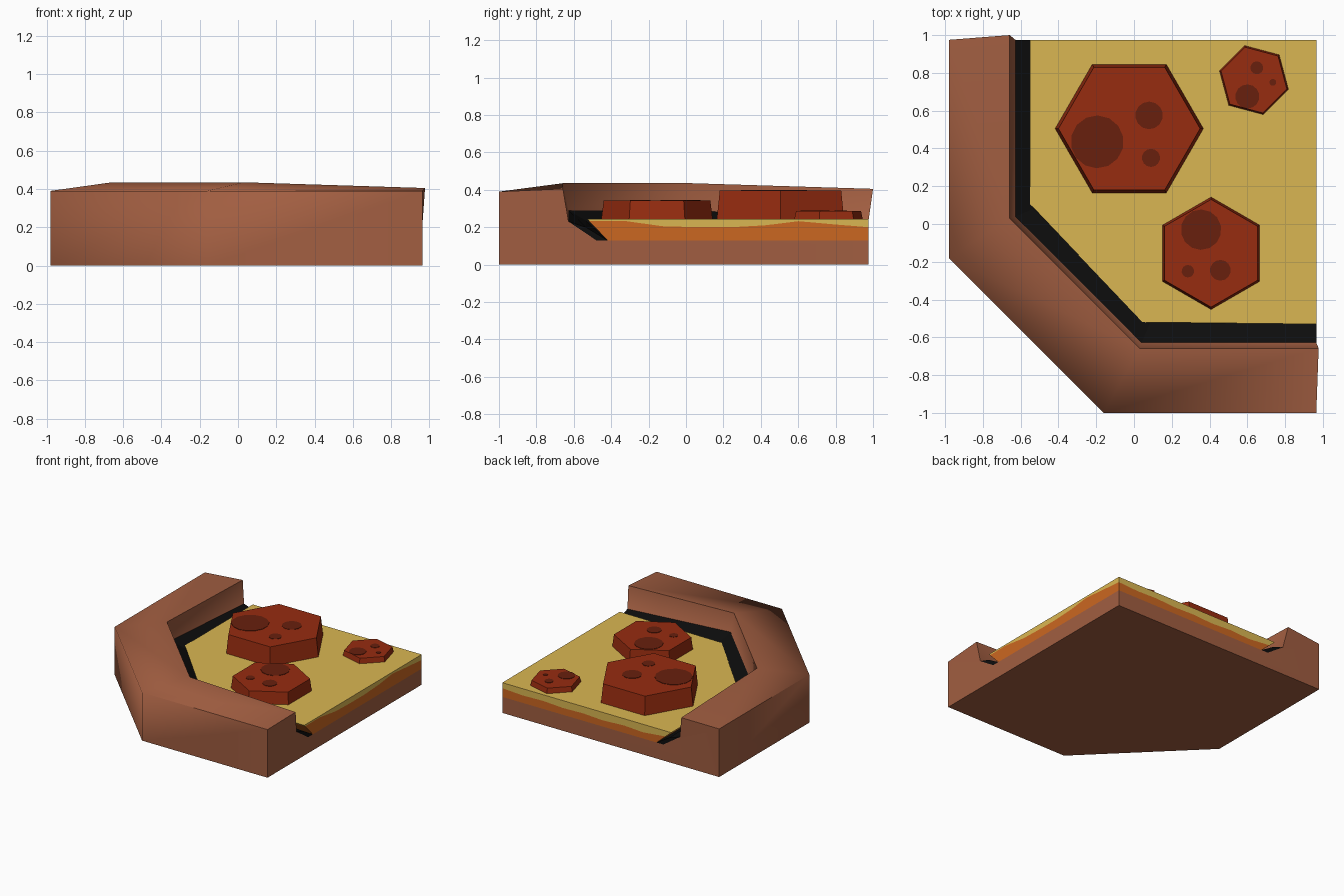
import bpy, bmesh, math

if "Cube" in bpy.data.objects:
    bpy.data.objects.remove(bpy.data.objects["Cube"])

def mat(name, rgb):
    m = bpy.data.materials.new(name)
    m.diffuse_color = (*rgb, 1)
    m.use_nodes = True
    m.node_tree.nodes["Principled BSDF"].inputs["Base Color"].default_value = m.diffuse_color
    return m

CRUST = mat("crust brown", (0.36, 0.112, 0.053))
BLACK = mat("burnt black", (0.004, 0.004, 0.004))
CHEESE = mat("cheese yellow", (0.70, 0.47, 0.084))
SAUCE = mat("sauce orange", (0.60, 0.135, 0.015))
RED = mat("pepperoni red", (0.31, 0.025, 0.005))
SPOT = mat("pepperoni dark spot", (0.14, 0.014, 0.004))

def build(name, verts, faces, mats, idx=None):
    """Mesh from points and faces; idx gives a material index per face."""
    me = bpy.data.meshes.new(name)
    me.from_pydata(verts, [], faces)
    for m in mats:
        me.materials.append(m)
    if idx:
        for p, i in zip(me.polygons, idx):
            p.material_index = i
    bm = bmesh.new()
    bm.from_mesh(me)
    bmesh.ops.recalc_face_normals(bm, faces=bm.faces)
    bm.to_mesh(me)
    bm.free()
    ob = bpy.data.objects.new(name, me)
    bpy.context.collection.objects.link(ob)
    return ob

def path(d, mid, z_end, z_mid, over=0.0):
    """Four stations along the bent crust: line at x=d, a diagonal, line at y=d."""
    return [(d, 0.975 + over, z_end), (d, mid, z_mid),
            (mid, d, z_mid), (0.965 + over * 0.5, d, z_end)]

# Crust: a rim lofted along the bent path, joined to a flat base
outer_xy = [(-0.98, 0.975), (-0.98, -0.18), (-0.16, -1.0), (0.965, -1.0)]
lines = [[(x, y, 0) for x, y in outer_xy],
         [(x, y, 0.39) for x, y in outer_xy],
         path(-0.658, 0.03, 0.405, 0.435, 0.025),
         path(-0.628, 0.04, 0.23, 0.29),
         path(-0.48, 0.105, 0.13, 0.13)]
verts = [p for line in lines for p in line] + [(0.965, 0.975, 0.13), (0.965, 0.975, 0)]
faces = [(4*r + s, 4*r + s + 1, 4*r + s + 5, 4*r + s + 4) for r in range(4) for s in range(3)]
faces += [(16, 17, 18, 19, 20), (0, 1, 2, 3, 21)]
for s in (0, 3):
    faces += [(s, 4 + s, 8 + s, 12 + s, 16 + s), (s, 16 + s, 20, 21)]
crust = build("crust", verts, faces, [CRUST])
bpy.context.view_layer.objects.active = crust
crust.select_set(True)
bpy.ops.object.shade_smooth_by_angle(angle=math.radians(84))

# Burnt strip in the groove between crust and cheese
strip = [path(-0.628, 0.04, 0.23, 0.29), path(-0.535, 0.08, 0.2, 0.235),
         path(-0.42, 0.13, 0.13, 0.13), path(-0.48, 0.105, 0.13, 0.13)]
verts = [p for line in strip for p in line]
faces = [(4*r + s, 4*r + s + 1, 4*((r + 1) % 4) + s + 1, 4*((r + 1) % 4) + s)
         for r in range(4) for s in range(3)]
faces += [(0, 4, 8, 12), (3, 7, 11, 15)]
build("burnt_strip", verts, faces, [BLACK])

# Filling slab: columns round the outline, orange below a wavy line, yellow above
right_wave = [0.232, 0.234, 0.205, 0.2, 0.2, 0.21, 0.232, 0.215]
back_wave = [0.2, 0.19, 0.195, 0.185, 0.19, 0.18, 0.19, 0.18, 0.2]
Z0, Z1 = 0.13, 0.245
cols = []          # (bottom xy, top xy, wave height)
for i, w in enumerate(right_wave):
    t = i / 8
    cols.append(((0.965, -0.42 + t*1.395), (0.965, -0.53 + t*1.505), w))
for i, w in enumerate(back_wave):
    t = i / 8
    cols.append(((0.965 - t*1.385, 0.975), (0.965 - t*1.515, 0.975), w))
cols += [((-0.42, 0.13), (-0.55, 0.105), 0.225), ((0.13, -0.42), (0.045, -0.52), 0.225)]
verts = []
for b, tp, w in cols:
    k = (w - Z0) / (Z1 - Z0)
    verts += [(*b, Z0), (b[0] + (tp[0] - b[0])*k, b[1] + (tp[1] - b[1])*k, w), (*tp, Z1)]
n = len(cols)
faces, idx = [], []
for i in range(n):
    j = (i + 1) % n
    faces += [(3*i, 3*j, 3*j + 1, 3*i + 1), (3*i + 1, 3*j + 1, 3*j + 2, 3*i + 2)]
    idx += [0, 1]
faces += [[3*i + 2 for i in range(n)], [3*i for i in range(n)]]
idx += [1, 0]
build("cheese_and_sauce", verts, faces, [SAUCE, CHEESE], idx)

def disc(name, x, y, z0, z1, r0, r1, sides, turn, m):
    verts = [(x + r*math.cos(turn + math.tau*i/sides), y + r*math.sin(turn + math.tau*i/sides), z)
             for z, r in ((z0, r0), (z1, r1)) for i in range(sides)]
    faces = [(i, (i + 1) % sides, sides + (i + 1) % sides, sides + i) for i in range(sides)]
    faces += [range(sides), range(sides, 2*sides)]
    return build(name, verts, faces, [m])

# Pepperoni hexagons with thin dark spots on top
slices = [
    ("large", -0.025, 0.505, 0.393, 0.375, 0.395, 0,
     [(-0.195, 0.435, 0.14), (0.08, 0.575, 0.073), (0.09, 0.35, 0.048)]),
    ("medium", 0.408, -0.155, 0.298, 0.285, 0.342, 30,
     [(0.355, -0.03, 0.107), (0.457, -0.245, 0.055), (0.285, -0.25, 0.033)]),
    ("small", 0.635, 0.762, 0.19, 0.18, 0.286, 45,
     [(0.6, 0.675, 0.064), (0.65, 0.827, 0.034), (0.735, 0.75, 0.018)])]
for size, x, y, r0, r1, top, turn, spots in slices:
    disc(f"pepperoni_{size}", x, y, 0.24, top, r0, r1, 6, math.radians(turn), RED)
    for k, (sx, sy, sr) in enumerate(spots):
        disc(f"pepperoni_{size}_spot_{k + 1}", sx, sy, top - 0.002, top + 0.003,
             sr, sr, 14, 0.2, SPOT)
